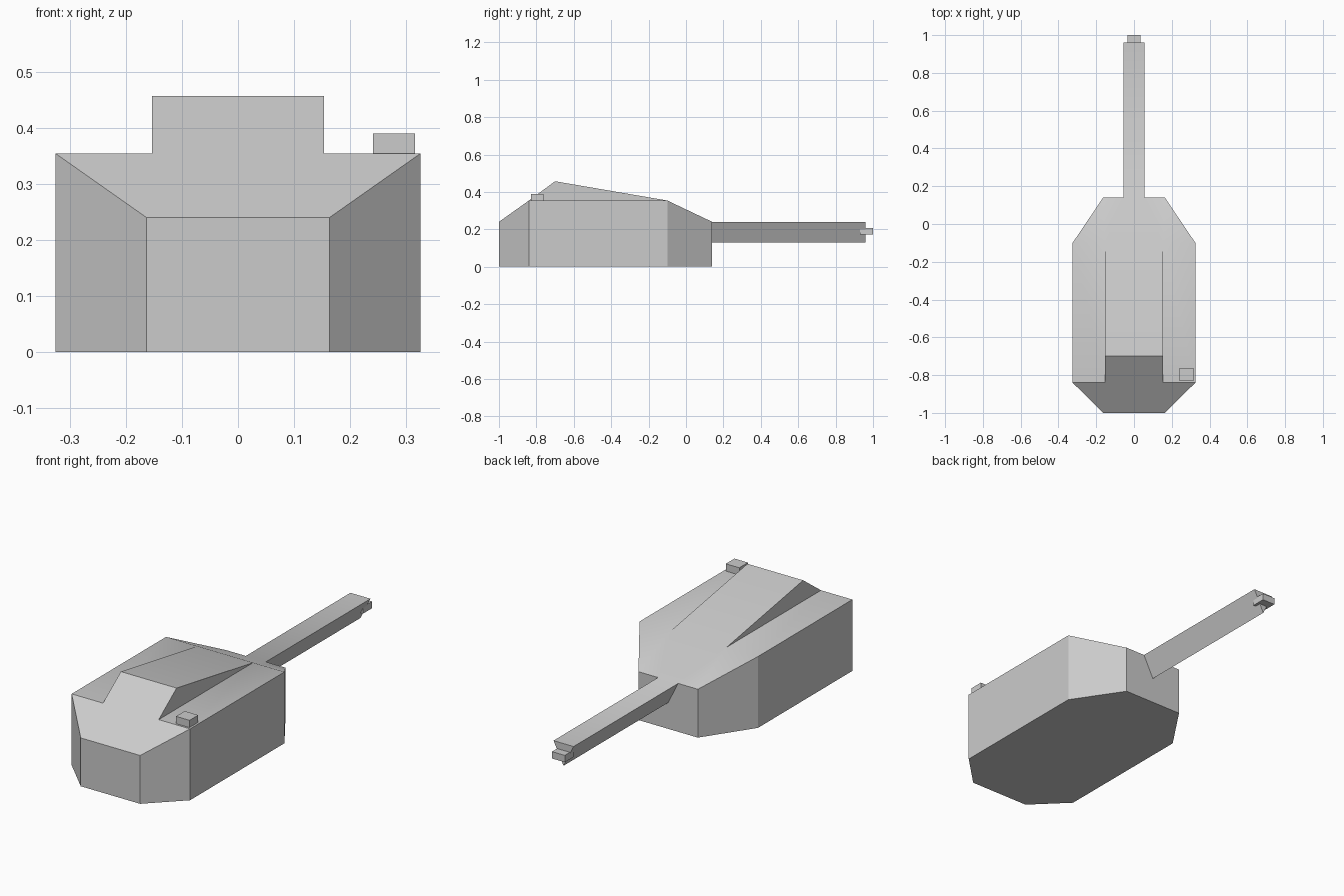
import bpy, bmesh, math
from mathutils import Vector

cube = bpy.data.objects.get("Cube")
if cube:
    bpy.data.objects.remove(cube, do_unlink=True)

grey = bpy.data.materials.new("plain grey")
grey.use_nodes = True
colour = (0.6, 0.6, 0.6, 1)
grey.diffuse_color = colour
grey.node_tree.nodes["Principled BSDF"].inputs["Base Color"].default_value = colour


def finish(name, bm):
    bmesh.ops.remove_doubles(bm, verts=bm.verts, dist=0.0005)
    bmesh.ops.recalc_face_normals(bm, faces=bm.faces)
    mesh = bpy.data.meshes.new(name)
    bm.to_mesh(mesh)
    bm.free()
    mesh.materials.append(grey)
    ob = bpy.data.objects.new(name, mesh)
    bpy.context.collection.objects.link(ob)
    return ob


def face(bm, points):
    bm.faces.new([bm.verts.new(p) for p in points])


def flip(points):
    return [(-x, y, z) for x, y, z in reversed(points)]


def across(bm, half):
    """Face spanning the middle: a left-hand outline joined to its mirror."""
    face(bm, half + [p for p in flip(half) if p[0] != 0])


def pair(bm, points):
    """The same face on both sides."""
    face(bm, points)
    face(bm, flip(points))


def box(name, low, high):
    bm = bmesh.new()
    bmesh.ops.create_cube(bm, size=1)
    low, high = Vector(low), Vector(high)
    for v in bm.verts:
        v.co = (low + high) / 2 + v.co * (high - low)
    return finish(name, bm)


# Key corners of the left half
side, end, hump, boom = 0.325, 0.163, 0.153, 0.055
nose_low, nose = (end, -1, 0), (end, -1, 0.24)
front_low, front = (side, -0.84, 0), (side, -0.84, 0.354)
back_low, back = (side, -0.10, 0), (side, -0.10, 0.354)
rear_low, rear = (end, 0.14, 0), (end, 0.14, 0.24)
hump_front, hump_top, hump_back = (hump, -0.84, 0.354), (hump, -0.70, 0.457), (hump, -0.10, 0.354)
root, tip = (boom, 0.14, 0.24), (boom, 0.96, 0.24)
root_keel, tip_keel = (0, 0.14, 0.13), (0, 0.96, 0.13)

bm = bmesh.new()
# Walls and floor
across(bm, [nose_low, nose])
pair(bm, [nose_low, front_low, front, nose])
pair(bm, [front_low, back_low, back, front])
pair(bm, [back_low, rear_low, rear, back])
across(bm, [nose_low, front_low, back_low, rear_low])
across(bm, [rear_low, rear, root, root_keel])
# Windscreen slope, roof, engine hump and rear slope
across(bm, [nose, front, hump_front, hump_top])
across(bm, [hump_top, hump_back])
pair(bm, [hump_front, hump_top, hump_back])
pair(bm, [front, back, hump_back, hump_front])
across(bm, [hump_back, back, rear, root])
# Three-sided tail boom, flat on top
across(bm, [root, tip])
pair(bm, [root, tip, tip_keel, root_keel])
across(bm, [tip, tip_keel])
body = finish("fuselage_and_tail_boom", bm)

# Smooth only the shallow roof folds
bpy.context.view_layer.objects.active = body
body.select_set(True)
bpy.ops.object.shade_smooth_by_angle(angle=math.radians(30))

# Small blocks on the tail and roof
box("tail_block", (-0.035, 0.93, 0.172), (0.035, 1, 0.206))
box("roof_block", (0.241, -0.83, 0.35), (0.315, -0.762, 0.39))
